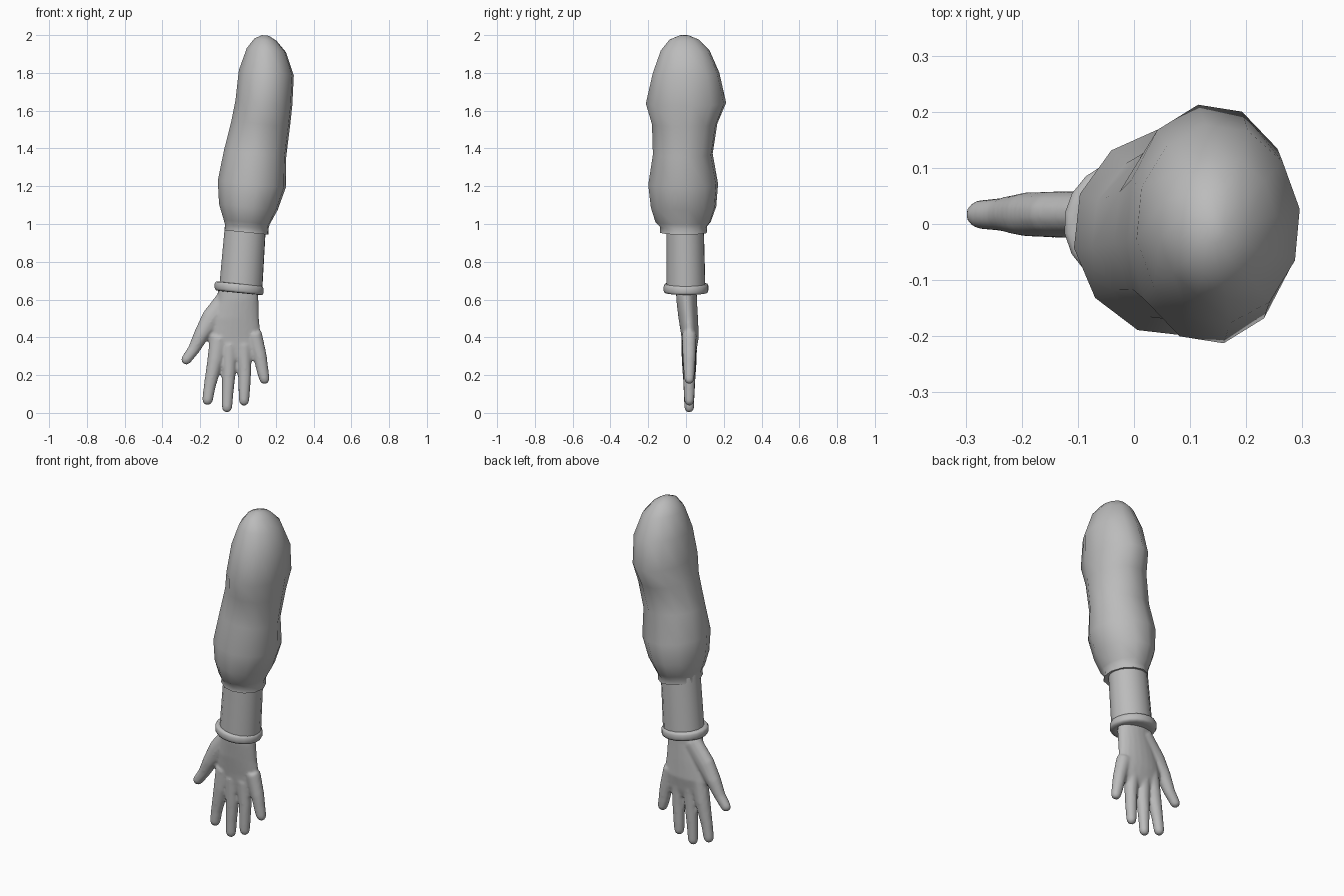
import bpy, bmesh, math
from mathutils import Vector

if "Cube" in bpy.data.objects:
    bpy.data.objects.remove(bpy.data.objects["Cube"])

grey = bpy.data.materials.new("plain grey")
grey.use_nodes = True
COLOUR = (0.5, 0.5, 0.5, 1)
grey.diffuse_color = COLOUR
grey.node_tree.nodes["Principled BSDF"].inputs["Base Color"].default_value = COLOUR


def loft(bm, rows, sides=12, tilt=None):
    """Skin elliptical rings (x, y, z, half width, half depth); without tilt they follow the path."""
    rings = []
    centres = [Vector(r[:3]) for r in rows]
    for i, (x, y, z, rx, ry) in enumerate(rows):
        if tilt is None:
            t = centres[min(i + 1, len(rows) - 1)] - centres[max(i - 1, 0)]
            across = Vector((-t.z, 0, t.x)).normalized()
        else:
            across = Vector((1, 0, -tilt))
        ring = []
        for k in range(sides):
            a = math.tau * k / sides + 0.15
            p = centres[i] + across * rx * math.cos(a) + Vector((0, ry * math.sin(a), 0))
            ring.append(bm.verts.new(p))
        rings.append(ring)
    for a, b in zip(rings, rings[1:]):
        for k in range(sides):
            n = (k + 1) % sides
            bm.faces.new((a[k], a[n], b[n], b[k]))
    bm.faces.new(rings[0])
    bm.faces.new(rings[-1])


def finish(name, bm, angle=60):
    bmesh.ops.recalc_face_normals(bm, faces=bm.faces)
    me = bpy.data.meshes.new(name)
    bm.to_mesh(me)
    bm.free()
    me.materials.append(grey)
    ob = bpy.data.objects.new(name, me)
    bpy.context.collection.objects.link(ob)
    bpy.ops.object.select_all(action="DESELECT")
    ob.select_set(True)
    bpy.context.view_layer.objects.active = ob
    bpy.ops.object.shade_smooth_by_angle(angle=math.radians(angle))
    return ob


# Puffed sleeve, shoulder dome down to the turned-in hem
sleeve = bmesh.new()
loft(sleeve, [
    (0.145, -0.01, 1.998, 0.02, 0.025),
    (0.145, -0.01, 1.975, 0.06, 0.08),
    (0.15, -0.005, 1.92, 0.105, 0.13),
    (0.15, 0, 1.80, 0.147, 0.178),
    (0.137, 0, 1.64, 0.152, 0.215),
    (0.12, -0.007, 1.53, 0.157, 0.175),
    (0.09, -0.017, 1.37, 0.167, 0.16),
    (0.073, -0.015, 1.21, 0.182, 0.187),
    (0.055, -0.013, 1.09, 0.157, 0.175),
    (0.046, -0.015, 1.01, 0.123, 0.148),
    (0.046, -0.013, 0.985, 0.116, 0.125),
    (0.046, -0.013, 0.955, 0.118, 0.126),
    (0.042, -0.01, 0.958, 0.10, 0.10)], tilt=0.1)
finish("sleeve", sleeve)

# Forearm under the sleeve
forearm = bmesh.new()
loft(forearm, [(0.04, -0.005, 1.0, 0.109, 0.10),
               (0.014, 0, 0.65, 0.115, 0.104)], 16, tilt=0.1)
finish("forearm", forearm)

# Rounded band at the wrist
band = bmesh.new()
profile = [(0.684, 0.112), (0.682, 0.125), (0.671, 0.131),
           (0.648, 0.131), (0.637, 0.125), (0.635, 0.10)]
loft(band, [(0.006, 0, z, r, r * 0.91) for z, r in profile], 20, tilt=0.1)
finish("wrist_band", band, 75)

# Hand: palm, thumb and fingers fused into one skin
hand = bmesh.new()
loft(hand, [
    (0, 0.002, 0.66, 0.106, 0.055),
    (0, 0.003, 0.60, 0.109, 0.055),
    (-0.015, 0.012, 0.50, 0.127, 0.052),
    (-0.02, 0.022, 0.40, 0.14, 0.046),
    (-0.012, 0.02, 0.32, 0.135, 0.034),
    (-0.005, 0.018, 0.28, 0.105, 0.024)], 20, tilt=0)

digits = {
    "thumb": [(-0.05, 0.61, 0.06), (-0.14, 0.50, 0.056), (-0.193, 0.415, 0.042),
              (-0.235, 0.335, 0.032), (-0.273, 0.283, 0.028)],
    "index": [(-0.10, 0.40, 0.05), (-0.12, 0.28, 0.043), (-0.15, 0.14, 0.032), (-0.161, 0.07, 0.029)],
    "middle": [(-0.045, 0.36, 0.045), (-0.048, 0.22, 0.037), (-0.055, 0.10, 0.031), (-0.058, 0.03, 0.028)],
    "ring": [(0.03, 0.36, 0.042), (0.036, 0.22, 0.035), (0.033, 0.11, 0.031), (0.032, 0.066, 0.028)],
    "little": [(0.085, 0.42, 0.042), (0.116, 0.30, 0.037), (0.133, 0.21, 0.031), (0.14, 0.18, 0.028)],
}
for path in digits.values():
    rows = [(x, 0.017, z, r, min(r * 0.95, 0.042)) for x, z, r in path]
    # Rounded fingertip
    (x0, z0, _), (x1, z1, r) = path[-2:]
    d = Vector((x1 - x0, 0, z1 - z0)).normalized()
    for a in (30, 55, 75):
        s, c = math.sin(math.radians(a)), math.cos(math.radians(a))
        rows.append((x1 + d.x * r * s, 0.017, z1 + d.z * r * s, r * c, r * c * 0.95))
    loft(hand, rows)

hand_ob = finish("hand", hand)
skin = hand_ob.modifiers.new("fuse", "REMESH")
skin.mode = "VOXEL"
skin.voxel_size = 0.008
skin.use_smooth_shade = True
soften = hand_ob.modifiers.new("soften", "SMOOTH")
soften.factor = 0.5
soften.iterations = 5
